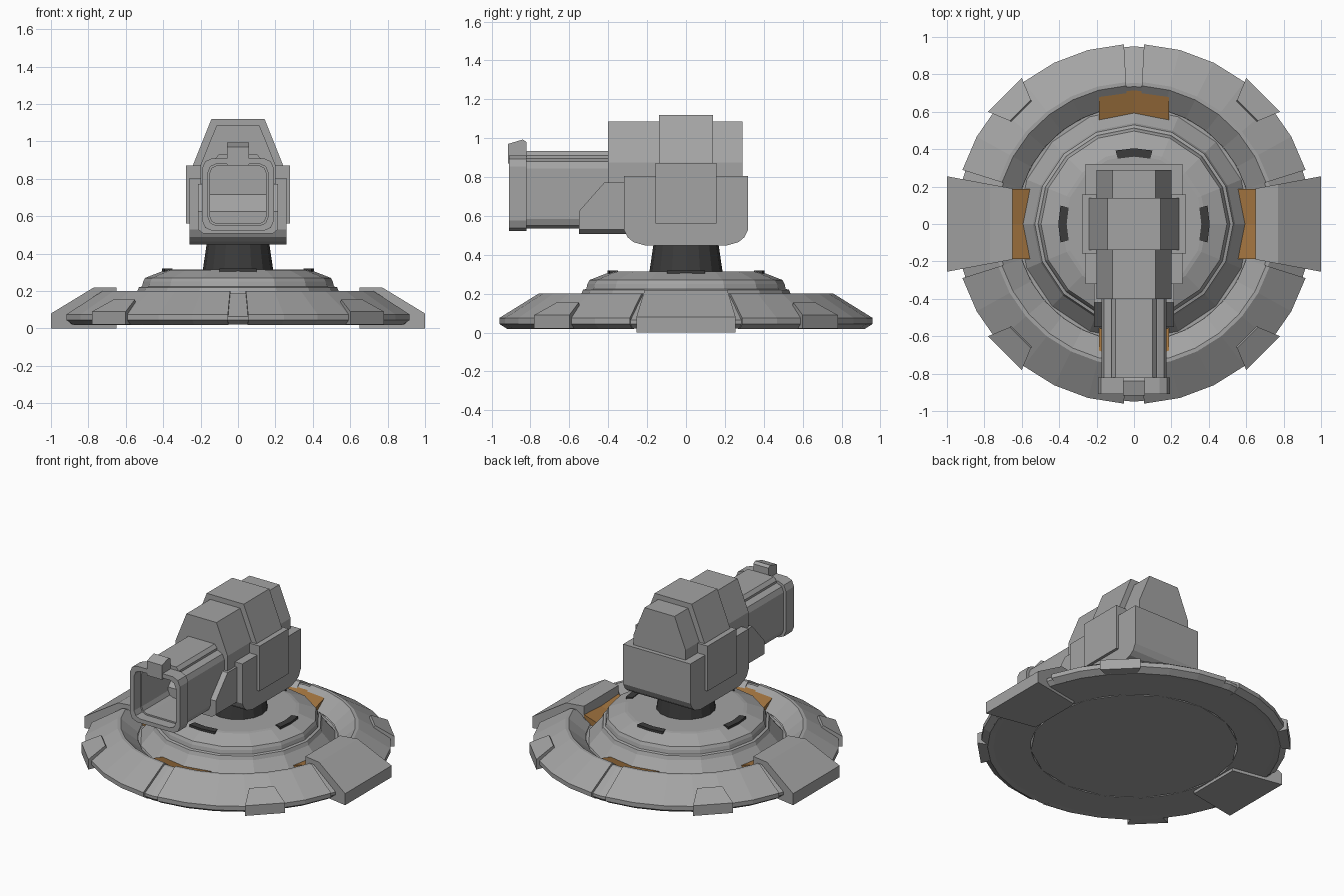
import bpy, bmesh
from math import sin, cos, radians

if "Cube" in bpy.data.objects:
    bpy.data.objects.remove(bpy.data.objects["Cube"])


def material(name, rgb):
    m = bpy.data.materials.new(name)
    m.diffuse_color = (*rgb, 1)
    m.use_nodes = True
    m.node_tree.nodes["Principled BSDF"].inputs["Base Color"].default_value = m.diffuse_color
    return m


GREY = material("grey", (0.37, 0.37, 0.37))
ORANGE = material("orange", (0.36, 0.175, 0.05))
DARK = material("dark", (0.045, 0.045, 0.045))


def loft(name, loops, cyclic=False, mat=GREY):
    """Skin consecutive closed loops; cap the ends unless cyclic."""
    bm = bmesh.new()
    rows = [[bm.verts.new(p) for p in loop] for loop in loops]
    n = len(rows[0])
    pairs = list(zip(rows, rows[1:])) + ([(rows[-1], rows[0])] if cyclic else [])
    for a, b in pairs:
        for i in range(n):
            j = (i + 1) % n
            bm.faces.new((a[i], a[j], b[j], b[i]))
    if not cyclic:
        bm.faces.new(rows[0])
        bm.faces.new(rows[-1])
    bmesh.ops.remove_doubles(bm, verts=bm.verts, dist=1e-5)
    bmesh.ops.recalc_face_normals(bm, faces=bm.faces)
    me = bpy.data.meshes.new(name)
    bm.to_mesh(me)
    bm.free()
    me.materials.append(mat)
    ob = bpy.data.objects.new(name, me)
    bpy.context.collection.objects.link(ob)
    return ob


def sweep(name, profile, a0=0, a1=360, steps=16, mat=GREY):
    """Turn an (r, z) profile about z between two angles in degrees."""
    full = a1 - a0 == 360
    angles = [radians(a0 + (a1 - a0) * i / steps) for i in range(steps + (not full))]
    return loft(name, [[(r * cos(a), r * sin(a), z) for r, z in profile] for a in angles], full, mat)


def place(r, w, z, angle):
    """Point at radius r, sideways offset w, turned by angle."""
    a = radians(angle)
    return (r * cos(a) - w * sin(a), r * sin(a) + w * cos(a), z)


def radial(name, profile, half, angle=90):
    """Extrude an (r, z) profile sideways by +-half, then turn it; half may depend on r."""
    w = half if callable(half) else (lambda r: half)
    return loft(name, [[place(r, s * w(r), z, angle) for r, z in profile] for s in (-1, 1)])


def along_y(name, half_profile, y0, y1):
    """Extrude an x-mirrored (x, z) profile along y."""
    pts = half_profile + [(-x, z) for x, z in reversed(half_profile)]
    return loft(name, [[(x, y, z) for x, z in pts] for y in (y0, y1)])


def rect(w, z0, z1, c, y):
    """Rounded-corner rectangle in the x-z plane."""
    k = c * 0.3
    half = [(w - c, z0), (w - k, z0 + k), (w, z0 + c), (w, z1 - c), (w - k, z1 - k), (w - c, z1)]
    return [(x, y, z) for x, z in half + [(-x, z) for x, z in reversed(half)]]


def tube(name, outer, inner, y0, y1):
    return loft(name, [rect(*outer, y0), rect(*outer, y1), rect(*inner, y1), rect(*inner, y0)], True)


# Base: recessed ring, four armour arcs over it, stepped platform
sweep("base_ring", [(.65, .02), (.92, .02), (.95, .045), (.95, .065), (.755, .188),
                    (.735, .188), (.63, .1), (.65, .1)], steps=32)
for a0 in (17.5, 93.2, 197.5, 273.2):
    # gaps sit narrow at front/back and wide around the side feet
    sweep("armour_arc", [(.7, .03), (.92, .018), (.962, .045), (.962, .075), (.76, .2),
                         (.74, .2), (.63, .11)], a0, a0 + 69.3, 6)
sweep("platform", [(0, .02), (.65, .02), (.65, .1), (.62, .1), (.54, .195), (.53, .22), (.513, .225),
                   (.507, .25), (.497, .27), (.39, .312), (.37, .315), (0, .315)])

# Clips on the diagonals
for k in range(4):
    radial("ring_clip", [(.977, .02), (.977, .09), (.86, .155), (.845, .13), (.845, .02)],
           lambda r: .08 + (r - .86) * .41, 45 + 90 * k)

# Side feet
for angle in (0, 180):
    radial("side_foot", [(1, 0), (1, .08), (.77, .22), (.65, .22), (.65, 0)],
           lambda r: .19 + (r - .65) * .186, angle)

# Orange trough blocks (bent in the middle) and dark platform slots
for k in range(4):
    block = [(.57, .09), (.57, .125), (.73, .175), (.73, .09)]
    loft("trough_block", [[place(r - d, w, z, 90 * k) for r, z in block]
                          for w, d in ((-.188, .035), (0, 0), (.188, .035))], mat=ORANGE)
    sweep("platform_slot", [(.36, .29), (.36, .32), (.405, .32), (.405, .29)],
          90 * k - 14, 90 * k + 14, 2, DARK)

# Neck
sweep("neck", [(0, .3), (.19, .3), (.165, .47), (0, .47)], mat=DARK)

# Turret housing and side plates
radial("housing", [(-.32, .805), (-.32, .53), (-.3, .49), (-.27, .465), (-.21, .448),
                   (.21, .448), (.27, .465), (.3, .49), (.32, .53), (.32, .805)], .258)
for s in (-1, 1):
    radial("side_plate", [(.2, .56), (.277, .56), (.277, .872), (.2, .872)], .158, 90 - 90 * s)

# Head and its raised collar
along_y("head", [(.2, .7), (.2, .875), (.115, 1.085)], -.4, .29)
along_y("head_collar", [(.24, .7), (.24, .875), (.142, 1.12)], -.14, .14)

# Barrel support, lower edges chamfered
loft("barrel_support", [[(x, y, z) for y, z in ((-.3, b), (-.55, b), (-.55, .625), (-.42, .772), (-.3, .772))]
                        for x, b in ((-.215, .53), (-.185, .507), (.185, .507), (.215, .53))])

# Barrel, its inner wall, muzzle frame, top rail and sight
tube("barrel", (.175, .535, .895, .05), (.15, .56, .87, .04), -.84, -.38)
loft("barrel_back", [rect(.16, .55, .88, .04, y) for y in (-.47, -.38)])
tube("muzzle_frame", (.192, .522, .91, .055), (.16, .55, .88, .045), -.91, -.82)
along_y("barrel_rail", [(.12, .87), (.12, .91), (.1, .933)], -.82, -.38)
radial("sight", [(-.82, .87), (-.916, .87), (-.916, .97), (-.84, .993), (-.82, .98)], .058)
